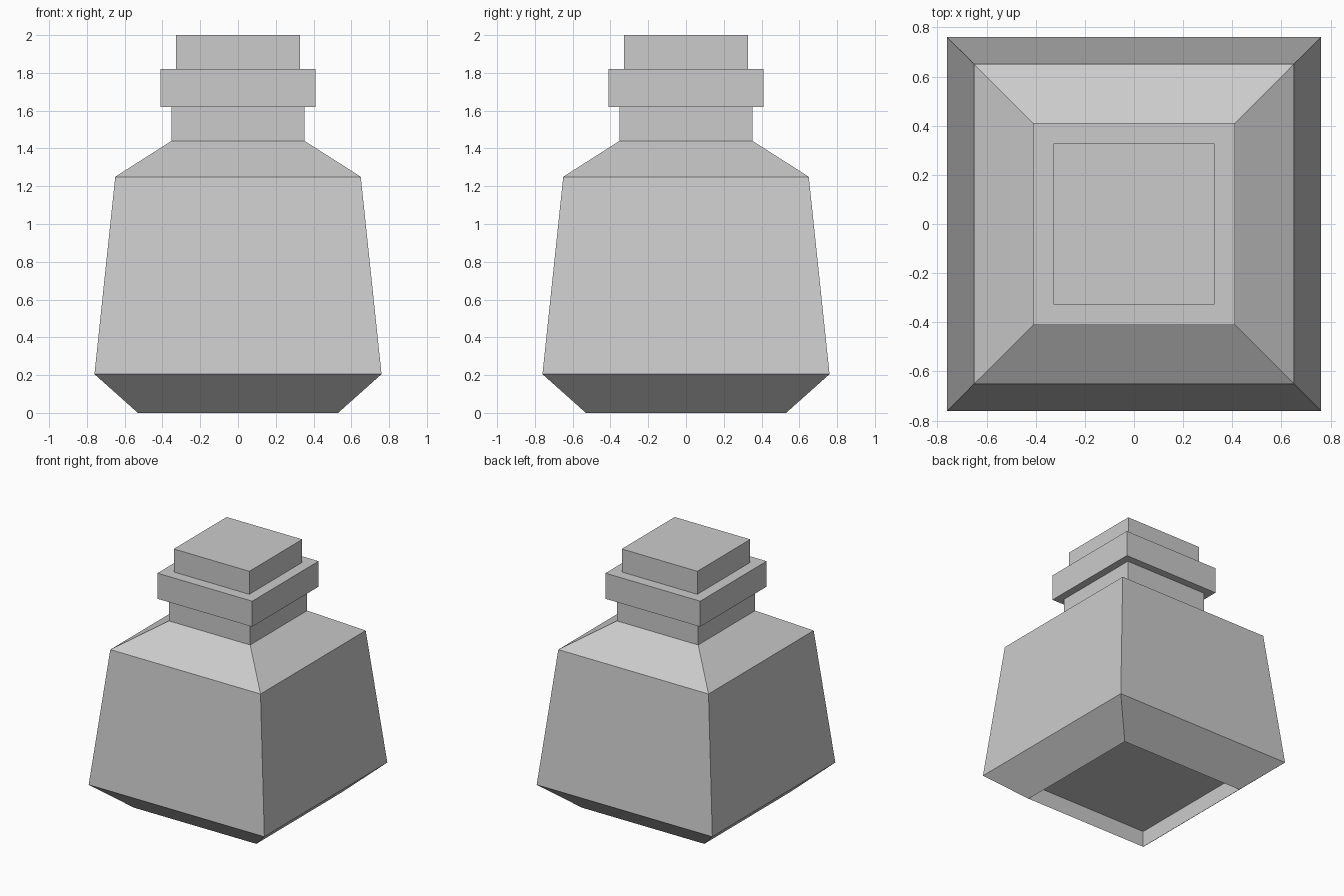
import bpy, bmesh

if "Cube" in bpy.data.objects:
    bpy.data.objects.remove(bpy.data.objects["Cube"])


def square_stack(name, profile):
    """Closed four-sided solid through (half_width, z) rings, capped at both ends."""
    bm = bmesh.new()
    rings = [[bm.verts.new((sx * h, sy * h, z))
              for sx, sy in ((-1, -1), (1, -1), (1, 1), (-1, 1))]
             for h, z in profile]
    for a, b in zip(rings, rings[1:]):
        for i in range(4):
            j = (i + 1) % 4
            bm.faces.new((a[i], a[j], b[j], b[i]))
    bm.faces.new(rings[0][::-1])
    bm.faces.new(rings[-1])
    bmesh.ops.recalc_face_normals(bm, faces=bm.faces)
    mesh = bpy.data.meshes.new(name)
    bm.to_mesh(mesh)
    bm.free()
    obj = bpy.data.objects.new(name, mesh)
    bpy.context.collection.objects.link(obj)
    return obj


# Body: recessed underside, flared foot, tapering walls and shoulder
square_stack("bottle_body", [(0.53, 0.125), (0.53, 0.0), (0.76, 0.205),
                             (0.65, 1.25), (0.352, 1.44)])

# Neck, collar and stopper
for part, half, low, high in (("neck", 0.352, 1.44, 1.62),
                              ("collar", 0.41, 1.62, 1.82),
                              ("stopper", 0.327, 1.82, 2.0)):
    square_stack(part, [(half, low), (half, high)])
